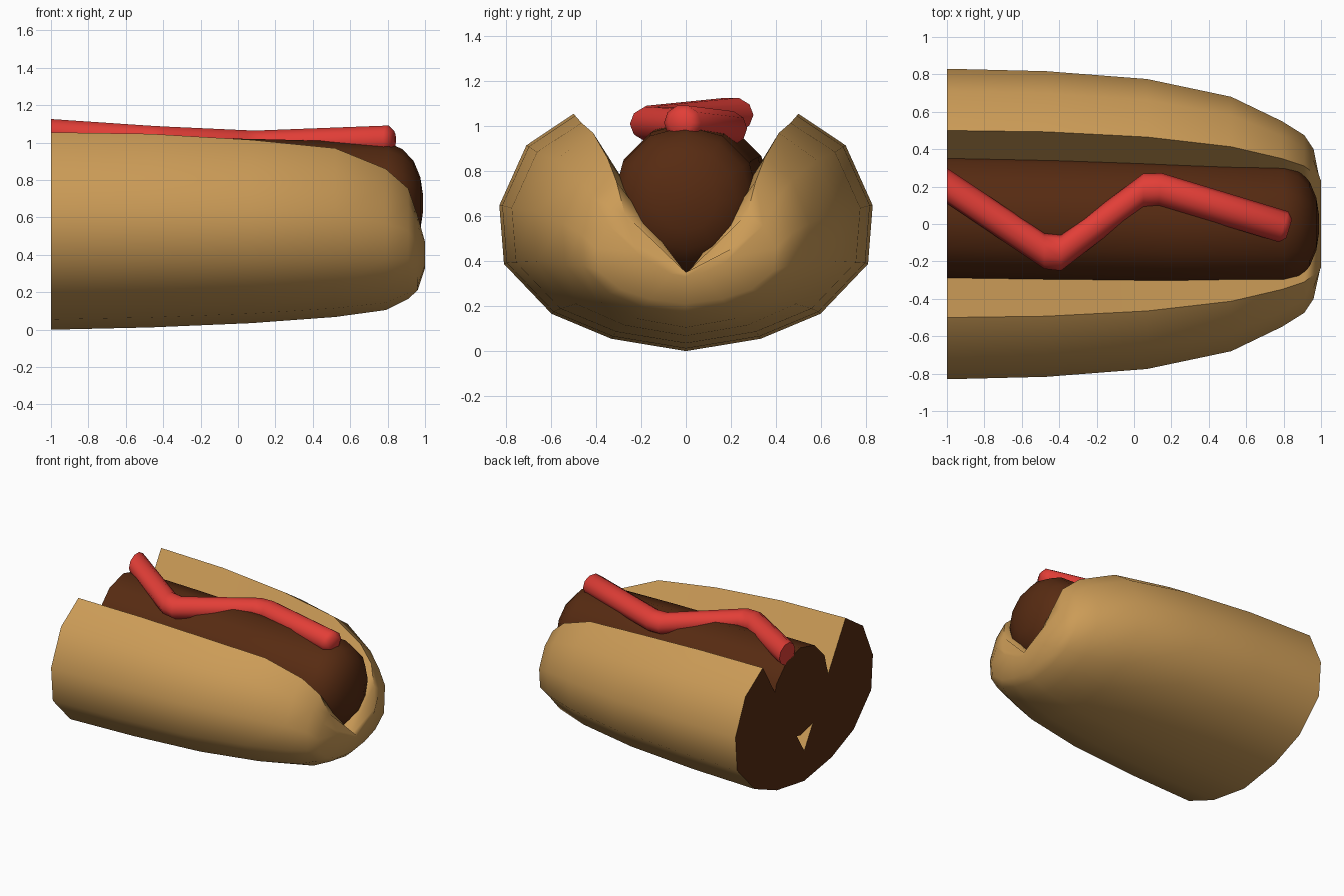
import bpy, bmesh, math

if "Cube" in bpy.data.objects:
    bpy.data.objects.remove(bpy.data.objects["Cube"])


def material(name, rgb):
    m = bpy.data.materials.new(name)
    m.diffuse_color = (*rgb, 1)
    m.use_nodes = True
    m.node_tree.nodes["Principled BSDF"].inputs["Base Color"].default_value = m.diffuse_color
    return m


TAN = material("bread", (0.60, 0.33, 0.095))
BROWN = material("dark_brown", (0.095, 0.024, 0.006))
RED = material("red_sauce", (0.76, 0.048, 0.038))


def loft(name, rings, mats, angle=50):
    """Skin a list of closed rings; start cap takes the last material."""
    bm = bmesh.new()
    vr = [[bm.verts.new(p) for p in r] for r in rings]
    n = len(rings[0])
    for a, b in zip(vr, vr[1:]):
        for i in range(n):
            j = (i + 1) % n
            bm.faces.new((a[i], a[j], b[j], b[i]))
    bm.faces.new(vr[-1])
    cap = bm.faces.new(vr[0][::-1])
    cap.material_index = len(mats) - 1
    bmesh.ops.triangulate(bm, faces=[f for f in bm.faces if len(f.verts) > 4])
    bmesh.ops.recalc_face_normals(bm, faces=bm.faces)
    me = bpy.data.meshes.new(name)
    bm.to_mesh(me)
    bm.free()
    for m in mats:
        me.materials.append(m)
    ob = bpy.data.objects.new(name, me)
    bpy.context.collection.objects.link(ob)
    bpy.ops.object.select_all(action='DESELECT')
    bpy.context.view_layer.objects.active = ob
    ob.select_set(True)
    bpy.ops.object.shade_smooth_by_angle(angle=math.radians(angle))
    return ob


def circle(x, y, z, ry, rz, n, skew=0):
    out = []
    for i in range(n):
        a = 2 * math.pi * i / n
        dy = ry * math.cos(a)
        out.append((x + skew * dy, y + dy, z + rz * math.sin(a)))
    return out


# Bun: split profile, outer half from bottom to tip (fractions of width, height)
PROFILE = [(0.40, 0.052), (0.72, 0.157), (0.975, 0.367), (1.0, 0.614), (0.855, 0.867)]


def bun_ring(x, w, bottom, tip_y, tip_z, groove):
    side = [(w * u, bottom + (tip_z - bottom) * v) for u, v in PROFILE]
    side.append((tip_y, tip_z))
    pts = [(x, y, z) for y, z in reversed(side)] + [(x, 0, bottom)]
    pts += [(x, -y, z) for y, z in side] + [(x, 0, groove)]
    return pts


bun_rings = [bun_ring(*s) for s in [
    (-1.0, 0.83, 0.0, 0.50, 1.055, 0.23),
    (-0.47, 0.817, 0.012, 0.493, 1.047, 0.24),
    (0.07, 0.775, 0.035, 0.465, 1.015, 0.26),
    (0.52, 0.68, 0.068, 0.413, 0.97, 0.29),
    (0.79, 0.55, 0.105, 0.35, 0.86, 0.32),
    (0.91, 0.475, 0.165, 0.31, 0.755, 0.335),
    (0.96, 0.40, 0.21, 0.272, 0.61, 0.345)]]
# Rounded lip closing the bun's far end
lip = [(0.23, 0.47), (0.22, 0.44), (0.20, 0.42), (0.17, 0.39), (0.13, 0.37), (0.07, 0.345)]
bun_rings.append([(1, y, z) for y, z in lip] + [(1, 0, 0.33)]
                 + [(1, -y, z) for y, z in reversed(lip)] + [(1, 0, 0.35)])
loft("bun", bun_rings, [TAN, BROWN])

# Sausage with a domed end
loft("sausage", [circle(x, y, z, r, r, 12) for x, y, z, r in [
    (-1.0, 0.045, 0.70, 0.335), (-0.4, 0.03, 0.695, 0.335), (0.2, 0.01, 0.685, 0.332),
    (0.80, 0.0, 0.675, 0.325), (0.88, 0.0, 0.675, 0.29), (0.94, 0.0, 0.675, 0.225),
    (0.975, 0.0, 0.675, 0.14), (0.99, 0.0, 0.675, 0.04)]], [BROWN])

# Zigzag line of sauce
loft("sauce", [circle(x, y, z, ry, rz, 10, k) for x, y, z, ry, rz, k in [
    (-1.0, 0.205, 1.05, 0.095, 0.08, 0), (-0.48, -0.145, 1.015, 0.095, 0.08, 0),
    (-0.39, -0.155, 1.01, 0.095, 0.08, 0), (0.05, 0.18, 0.99, 0.09, 0.08, 0),
    (0.14, 0.185, 0.99, 0.087, 0.08, 0.1), (0.80, -0.015, 1.015, 0.082, 0.08, 0.31),
    (0.83, -0.025, 1.015, 0.05, 0.05, 0.31)]], [RED])
